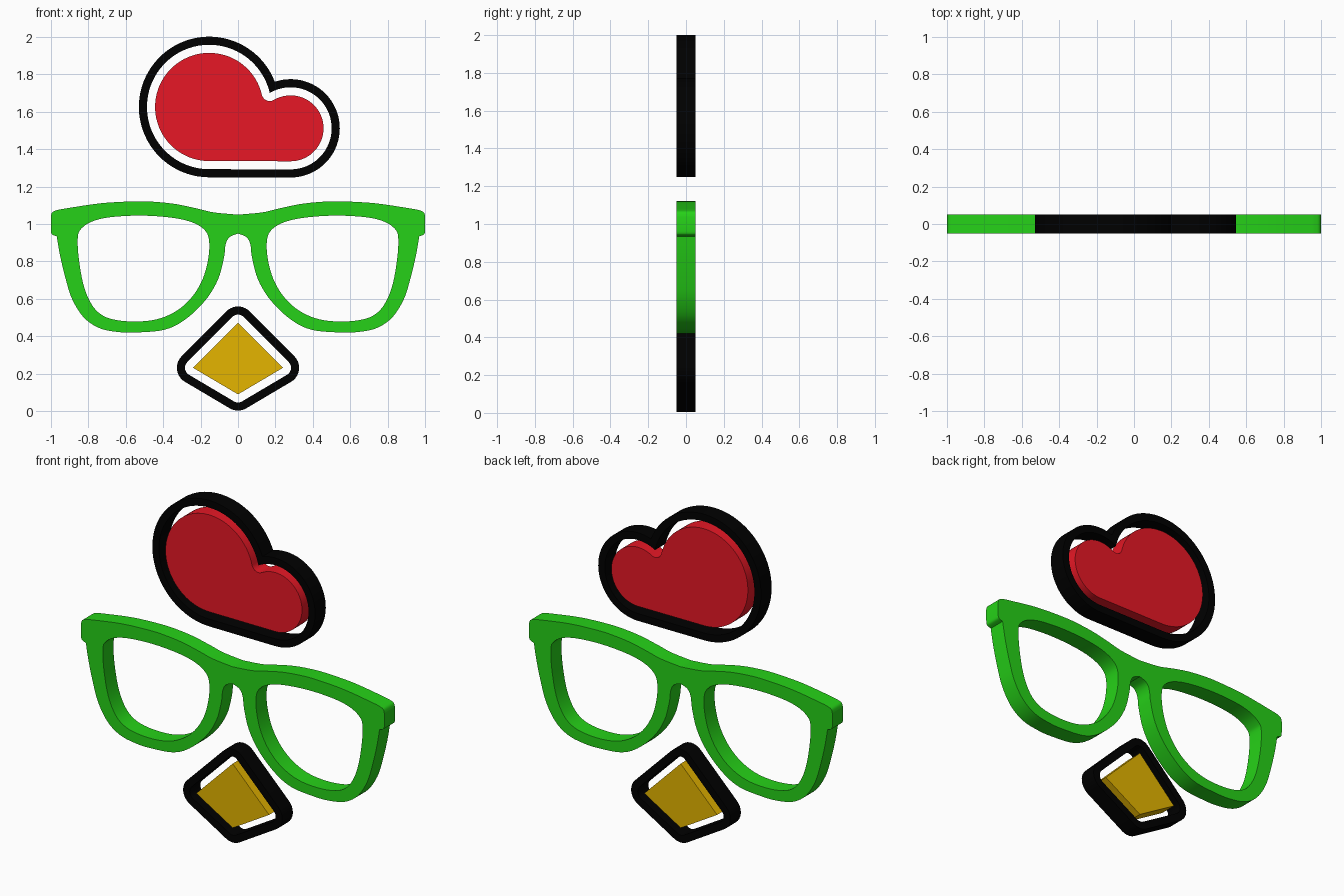
import bpy, bmesh, math
from mathutils import Vector, Matrix

if "Cube" in bpy.data.objects:
    bpy.data.objects.remove(bpy.data.objects["Cube"])

DEPTH = 0.1
STROKE = 0.0433


def material(name, rgb):
    m = bpy.data.materials.new(name)
    m.diffuse_color = (*rgb, 1)
    m.use_nodes = True
    m.node_tree.nodes["Principled BSDF"].inputs["Base Color"].default_value = m.diffuse_color
    return m


RED = material("red", (0.81, 0.009, 0.019))
GREEN = material("green", (0.019, 0.64, 0.009))
GOLD = material("gold", (0.78, 0.46, 0.0))
BLACK = material("black", (0.0, 0.0, 0.0))


def plate(name, loops, mat):
    """Flat plate from closed x-z outlines; inner loops become holes."""
    cu = bpy.data.curves.new(name + "_profile", 'CURVE')
    cu.dimensions = '2D'
    cu.fill_mode = 'BOTH'
    cu.extrude = DEPTH / 2
    for pts in loops:
        sp = cu.splines.new('POLY')
        sp.points.add(len(pts) - 1)
        for p, co in zip(sp.points, pts):
            p.co = (co[0], co[1], 0, 1)
        sp.use_cyclic_u = True
    tmp = bpy.data.objects.new(name + "_tmp", cu)
    bpy.context.collection.objects.link(tmp)
    dg = bpy.context.evaluated_depsgraph_get()
    me = bpy.data.meshes.new_from_object(tmp.evaluated_get(dg))
    bpy.data.objects.remove(tmp)
    bm = bmesh.new()
    bm.from_mesh(me)
    bmesh.ops.remove_doubles(bm, verts=bm.verts, dist=1e-5)
    bmesh.ops.rotate(bm, verts=bm.verts, matrix=Matrix.Rotation(math.pi / 2, 3, 'X'))
    bmesh.ops.recalc_face_normals(bm, faces=bm.faces)
    bm.to_mesh(me)
    bm.free()
    me.name = name
    me.materials.clear()
    me.materials.append(mat)
    ob = bpy.data.objects.new(name, me)
    bpy.context.collection.objects.link(ob)
    bpy.ops.object.select_all(action='DESELECT')
    bpy.context.view_layer.objects.active = ob
    ob.select_set(True)
    bpy.ops.object.shade_smooth_by_angle(angle=math.radians(30))
    return ob


def arc(c, r, a0, a1, n):
    return [(c[0] + r * math.cos(a0 + (a1 - a0) * i / n),
             c[1] + r * math.sin(a0 + (a1 - a0) * i / n)) for i in range(n + 1)]


def smooth(pts, closed=False, n=5):
    """Catmull-Rom curve through the points."""
    v = [Vector(p) for p in pts]
    v = [v[-1]] + v + v[:2] if closed else [v[0]] + v + [v[-1]]
    out = []
    for a, b, c, d in zip(v, v[1:], v[2:], v[3:]):
        for i in range(n):
            t = i / n
            p = 0.5 * (2 * b + (c - a) * t + (2 * a - 5 * b + 4 * c - d) * t * t
                       + (3 * b - a - 3 * c + d) * t ** 3)
            out.append((p.x, p.y))
    if not closed:
        out.append(tuple(v[-2]))
    return out


def mirrored(pts):
    return [(-x, z) for x, z in reversed(pts)]


# Cloud: two circles with a flat base, plus a ring offset around it
BIG, R1 = Vector((-0.154, 1.625)), 0.289
SMALL, R2 = Vector((0.281, 1.511)), 0.176


def notch(off):
    """Upper crossing of the two offset circles."""
    a, b = R1 + off, R2 + off
    d = SMALL - BIG
    k = (a * a - b * b + d.length_squared) / (2 * d.length)
    u = d.normalized()
    return BIG + u * k + Vector((-u.y, u.x)) * math.sqrt(a * a - k * k)


def angle(c, p):
    return math.atan2(p[1] - c[1], p[0] - c[0])


def cloud(off, corner, fillet=0):
    a1, a2 = angle(BIG, corner), angle(SMALL, corner)
    # big lobe runs clockwise from its bottom to the notch
    pts = arc(BIG, R1 + off, 1.5 * math.pi, a1, 56)
    if fillet:
        pts += arc(corner, fillet, a1 + math.pi, a2 + math.pi, 10)[1:-1]
    pts += arc(SMALL, R2 + off, a2, -math.pi / 2, 40)[0 if fillet else 1:]
    return pts


inner = notch(STROKE)
plate("cloud_panel", [cloud(0, inner, STROKE)], RED)
plate("cloud_border", [cloud(2 * STROKE, notch(2 * STROKE)), cloud(STROKE, inner)], BLACK)

# Kite: four corners, plus a ring with rounded corners
KITE = [(0, 0.473), (-0.24, 0.232), (0, 0.09), (0.24, 0.232)]


def rounded(poly, r):
    """Offset a counter-clockwise polygon outward with round corners."""
    out = []
    for i, p in enumerate(poly):
        a = Vector(p) - Vector(poly[i - 1])
        b = Vector(poly[(i + 1) % len(poly)]) - Vector(p)
        a0 = math.atan2(-a.x, a.y)
        a1 = math.atan2(-b.x, b.y)
        out += arc(p, r, a0, a0 + (a1 - a0) % (2 * math.pi), 10)
    return out


plate("kite_panel", [KITE], GOLD)
plate("kite_border", [rounded(KITE, 2 * STROKE), rounded(KITE, STROKE)], BLACK)

# Glasses frame: right half of the outline, mirrored, with two lens holes
top = smooth([(0, 1.05), (0.13, 1.062), (0.22, 1.083), (0.33, 1.106), (0.44, 1.118),
              (0.545, 1.121), (0.73, 1.111), (0.92, 1.083), (0.97, 1.073),
              (0.992, 1.062), (1.0, 1.04)])
hinge = smooth([(1.0, 0.965), (0.994, 0.945), (0.968, 0.934)])
rim = smooth([(0.968, 0.934), (0.95, 0.83), (0.92, 0.705), (0.885, 0.597), (0.823, 0.5),
              (0.738, 0.443), (0.63, 0.422), (0.53, 0.421), (0.39, 0.436), (0.283, 0.489),
              (0.176, 0.59), (0.107, 0.703), (0.075, 0.82), (0.066, 0.89), (0.045, 0.93),
              (0, 0.949)])
half = top + hinge[1:] + rim[1:]
outline = half + mirrored(half)[1:-1]
lens = smooth([(0.855, 0.935), (0.835, 0.977), (0.78, 1.013), (0.684, 1.036), (0.524, 1.045),
               (0.364, 1.035), (0.257, 1.013), (0.187, 0.976), (0.156, 0.922), (0.158, 0.82),
               (0.19, 0.703), (0.25, 0.605), (0.33, 0.535), (0.43, 0.492), (0.55, 0.479),
               (0.67, 0.491), (0.745, 0.527), (0.795, 0.594), (0.829, 0.69), (0.852, 0.83)],
              closed=True)
plate("glasses_frame", [outline, lens, mirrored(lens)], GREEN)
